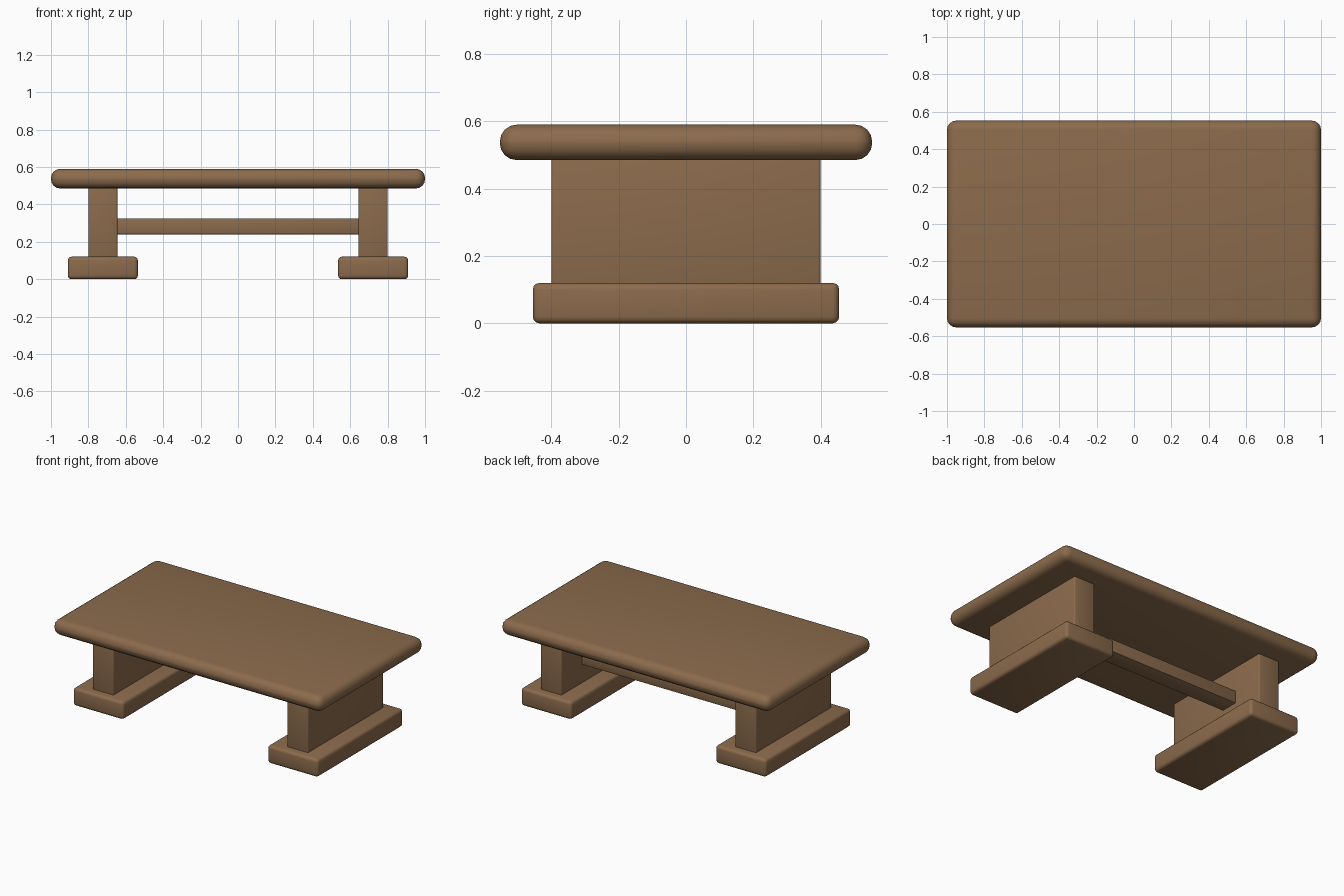
import bpy
import math

if "Cube" in bpy.data.objects:
    bpy.data.objects.remove(bpy.data.objects["Cube"])

wood = bpy.data.materials.new("brown wood")
wood.diffuse_color = (0.26, 0.147, 0.073, 1.0)
wood.use_nodes = True
wood.node_tree.nodes["Principled BSDF"].inputs["Base Color"].default_value = wood.diffuse_color


def block(name, x, y, z, radius, segments):
    """Rounded box from (min, max) ranges on each axis."""
    ranges = (x, y, z)
    bpy.ops.mesh.primitive_cube_add(size=1, location=[(a + b) / 2 for a, b in ranges])
    ob = bpy.context.object
    ob.name = name
    ob.scale = [b - a for a, b in ranges]
    bpy.ops.object.transform_apply(location=False, rotation=False, scale=True)
    bevel = ob.modifiers.new("rounded edges", "BEVEL")
    bevel.width = radius
    bevel.segments = segments
    bpy.ops.object.modifier_apply(modifier=bevel.name)
    ob.data.materials.append(wood)
    bpy.ops.object.shade_smooth_by_angle(angle=math.radians(35))
    return ob


# Thick tabletop with fully rounded rim
block("tabletop", (-1, 1), (-0.553, 0.553), (0.485, 0.59), 0.05, 4)

# Slab leg on a wide foot at each end
for side, s in (("left", -1), ("right", 1)):
    block(side + "_leg", sorted((s * 0.645, s * 0.80)), (-0.40, 0.40), (0.10, 0.50), 0.008, 3)
    block(side + "_foot", sorted((s * 0.535, s * 0.91)), (-0.455, 0.455), (0.0, 0.12), 0.02, 3)

# Stretcher joining the legs, set behind the middle
block("stretcher", (-0.66, 0.66), (0.06, 0.18), (0.24, 0.325), 0.004, 2)
